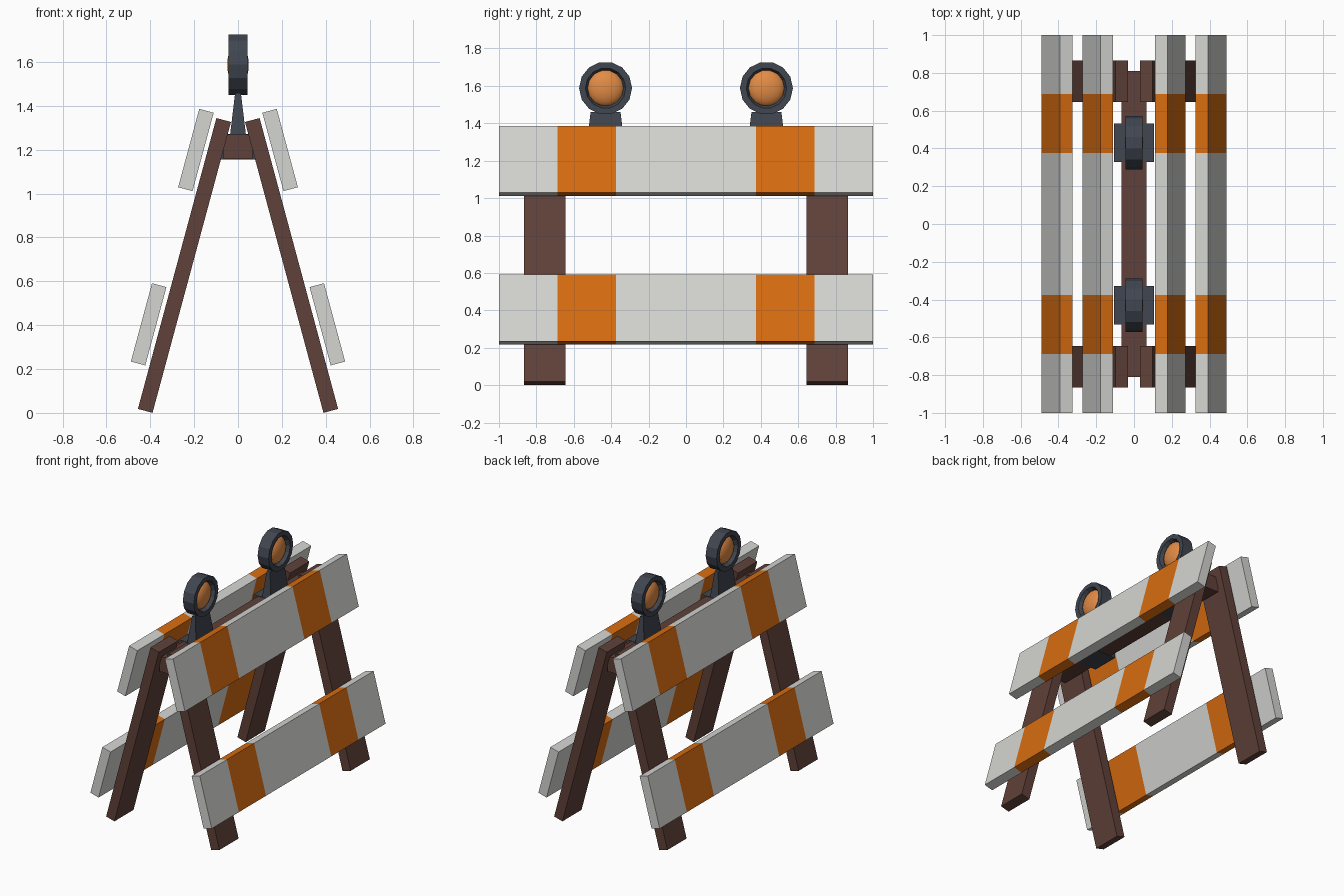
import bpy, bmesh, math
from mathutils import Vector, Matrix

if "Cube" in bpy.data.objects:
    bpy.data.objects.remove(bpy.data.objects["Cube"])


def material(name, rgb):
    m = bpy.data.materials.new(name)
    m.diffuse_color = (*rgb, 1)
    m.use_nodes = True
    m.node_tree.nodes["Principled BSDF"].inputs["Base Color"].default_value = m.diffuse_color
    return m


WOOD = material("brown wood", (0.116, 0.053, 0.041))
WHITE = material("pale grey paint", (0.66, 0.66, 0.64))
ORANGE = material("orange paint", (0.68, 0.150, 0.005))
SLATE = material("slate housing", (0.052, 0.061, 0.080))
AMBER = material("amber lens", (0.76, 0.26, 0.06))


def finish(name, bm, mats):
    bmesh.ops.recalc_face_normals(bm, faces=bm.faces)
    me = bpy.data.meshes.new(name)
    bm.to_mesh(me)
    bm.free()
    for m in mats:
        me.materials.append(m)
    ob = bpy.data.objects.new(name, me)
    bpy.context.collection.objects.link(ob)
    return ob


def box_mesh(center, size, tilt=0.0):
    bm = bmesh.new()
    bmesh.ops.create_cube(bm, size=1, matrix=Matrix.Translation(center)
                          @ Matrix.Rotation(tilt, 4, 'Y') @ Matrix.Diagonal((*size, 1)))
    return bm


TILT = math.radians(15.1)

for s, side in ((1, "right"), (-1, "left")):
    # Legs lean in to the crossbar
    for y, end in ((-0.755, "front"), (0.755, "back")):
        bm = box_mesh((s * 0.2442, y, 0.6725), (0.069, 0.22, 1.374), -s * TILT)
        finish(f"{side}_{end}_leg", bm, [WOOD])

    # Striped boards, cut across for the orange bands
    for x, z, level in ((0.192, 1.199, "upper"), (0.4075, 0.404, "lower")):
        bm = box_mesh((s * x, 0, z), (0.068, 2.0, 0.37), -s * TILT)
        for y in (-0.688, -0.375, 0.375, 0.688):
            bmesh.ops.bisect_plane(bm, geom=bm.verts[:] + bm.edges[:] + bm.faces[:],
                                   plane_co=(0, y, 0), plane_no=(0, 1, 0))
        for f in bm.faces:
            f.material_index = int(0.375 < abs(f.calc_center_median().y) < 0.688)
        finish(f"{side}_{level}_board", bm, [WHITE, ORANGE])

# Crossbar joining the legs
finish("crossbar", box_mesh((0, 0, 1.214), (0.134, 1.62, 0.112)), [WOOD])


def lamp_ring(y, z, sides=14):
    # Closed (radius, x) section turned about the x axis
    prof = [(0.1417, -0.044), (0.1417, 0.044), (0.108, 0.044),
            (0.096, 0.02), (0.096, -0.02), (0.108, -0.044)]
    bm = bmesh.new()
    rings = []
    for i in range(sides):
        a = 2 * math.pi * i / sides
        rings.append([bm.verts.new((x, y + r * math.cos(a), z + r * math.sin(a)))
                      for r, x in prof])
    n = len(prof)
    for i in range(sides):
        a, b = rings[i], rings[(i + 1) % sides]
        for j in range(n):
            k = (j + 1) % n
            bm.faces.new((a[j], a[k], b[k], b[j]))
    return bm


for y, end in ((-0.43, "front"), (0.43, "back")):
    # Clamp around the crossbar
    finish(f"{end}_lamp_clamp", box_mesh((0, y, 1.214), (0.21, 0.206, 0.117)), [SLATE])

    # Neck flaring towards the clamp
    bm = box_mesh((0, y, 1.365), (1, 1, 0.19))
    for v in bm.verts:
        hx, hy = (0.013, 0.080) if v.co.z > 1.365 else (0.036, 0.103)
        v.co.x = math.copysign(hx, v.co.x)
        v.co.y = y + math.copysign(hy, v.co.y - y)
    finish(f"{end}_lamp_neck", bm, [SLATE])

    # Round housing and bulging lens
    finish(f"{end}_lamp_ring", lamp_ring(y, 1.588), [SLATE])
    bm = bmesh.new()
    bmesh.ops.create_uvsphere(
        bm, u_segments=20, v_segments=12, radius=1,
        matrix=Matrix.Translation((0, y, 1.588)) @ Matrix.Diagonal((0.049, 0.1, 0.1, 1))
        @ Matrix.Rotation(math.pi / 2, 4, 'Y'))
    for f in bm.faces:
        f.smooth = True
    finish(f"{end}_lamp_lens", bm, [AMBER])
